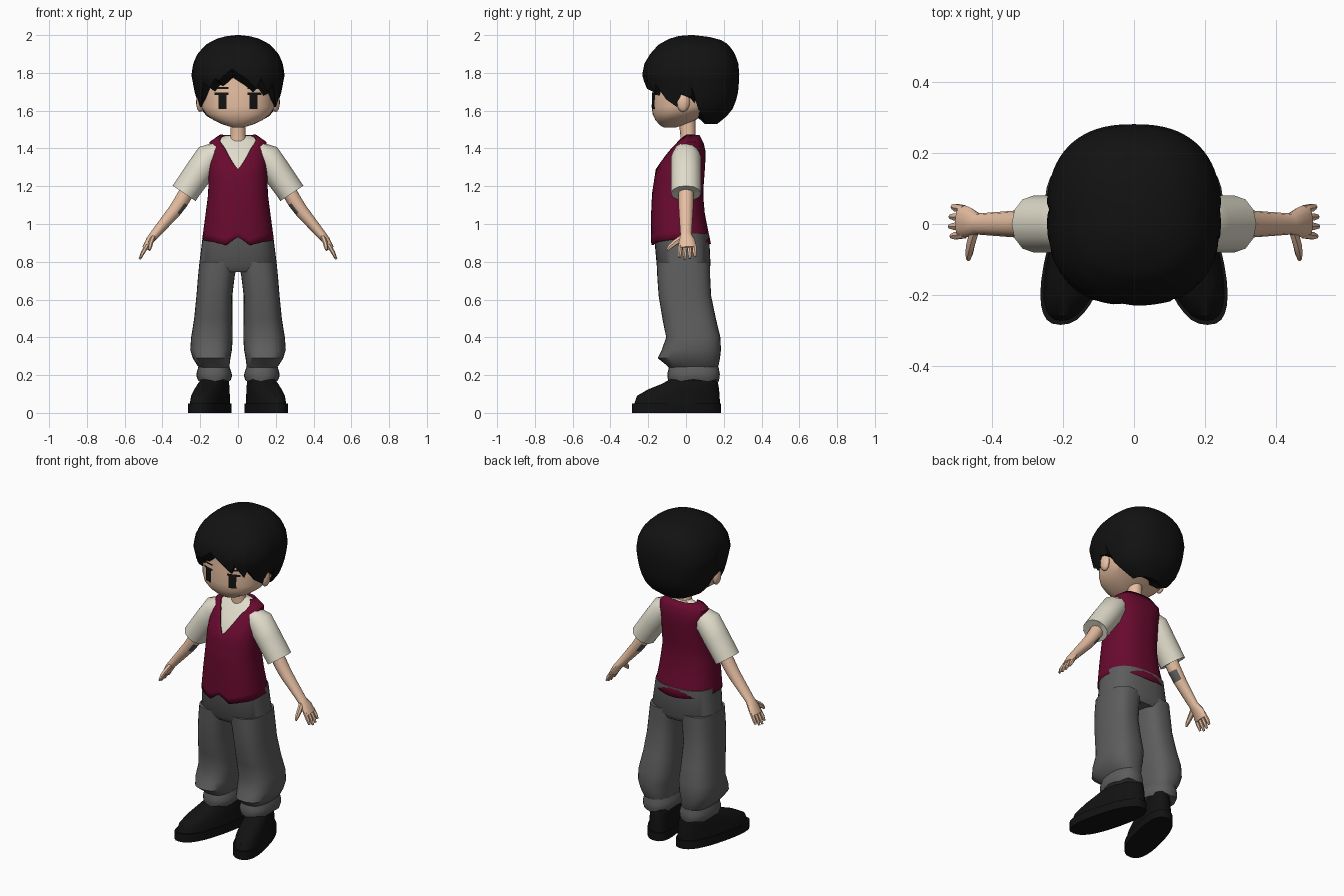
import bpy, bmesh
from math import sin, cos, radians, pi
from mathutils import Vector

cube = bpy.data.objects.get("Cube")
if cube:
    bpy.data.objects.remove(cube)


def material(name, r, g, b):
    m = bpy.data.materials.new(name)
    m.use_nodes = True
    m.diffuse_color = (r, g, b, 1)
    m.node_tree.nodes["Principled BSDF"].inputs["Base Color"].default_value = (r, g, b, 1)
    return m


black = material("black", .006, .006, .006)
skin = material("skin", .8, .52, .36)
crimson = material("crimson", .14, .003, .027)
cream = material("cream", .75, .72, .6)
grey = material("grey", .11, .11, .11)


def finish(name, bm, mats, mirror=False, angle=40):
    bmesh.ops.recalc_face_normals(bm, faces=bm.faces)
    me = bpy.data.meshes.new(name)
    bm.to_mesh(me)
    bm.free()
    me.shade_smooth()
    me.set_sharp_from_angle(angle=radians(angle))
    for m in mats:
        me.materials.append(m)
    ob = bpy.data.objects.new(name, me)
    bpy.context.collection.objects.link(ob)
    if mirror:
        ob.modifiers.new("mirror", 'MIRROR').use_mirror_merge = False
    return ob


def lerp_table(table, t):
    """Interpolate rows of (key, values...) at key t."""
    for a, b in zip(table, table[1:]):
        if t <= b[0]:
            f = max(0, (t - a[0]) / (b[0] - a[0]))
            return [p + (q - p) * f for p, q in zip(a[1:], b[1:])]
    return list(table[-1][1:])


def ring_point(table, z, a, n):
    """Point on a squarish ring; angle 0 is the front, 90 the left side."""
    x0, x1, y0, y1 = lerp_table(table, z)
    power = lambda v: abs(v) ** (2 / n) * (1 if v > 0 else -1)
    return Vector(((x0 + x1) / 2 + (x1 - x0) / 2 * power(sin(a)),
                   (y0 + y1) / 2 - (y1 - y0) / 2 * power(cos(a)), z))


def bridge(bm, rings, caps=True):
    for a, b in zip(rings, rings[1:]):
        for i in range(len(a)):
            k = (i + 1) % len(a)
            bm.faces.new((a[i], a[k], b[k], b[i]))
    for r in (rings[0], rings[-1]) if caps else ():
        mid = bm.verts.new(sum((v.co for v in r), Vector()) / len(r))
        for i in range(len(r)):
            bm.faces.new((r[i], r[(i + 1) % len(r)], mid))


def shell(name, table, mat, cols=32, n=2.4, low=None, high=None, rows=14,
          ease=1, shear=0, caps=True, mirror=False, angle=40):
    """Loft of rings; low and high give the edge heights by angle."""
    bm = bmesh.new()
    levels = range(rows + 1) if low else range(len(table))
    rings = []
    for j in levels:
        ring = []
        for i in range(cols):
            deg = 360 * i / cols - 180
            z = table[j][0] if not low else 0
            if low:
                lo = lerp_table(low, deg)[0]
                hi = lerp_table(high, deg)[0] if high else table[-1][0]
                z = hi - (hi - lo) * (1 - j / rows) ** ease
            p = ring_point(table, z, radians(deg), n)
            p.x += shear * p.y
            ring.append(bm.verts.new(p))
        rings.append(ring)
    bridge(bm, rings, caps)
    return finish(name, bm, [mat], mirror, angle)


def tube(name, path, mats, sides=10, angle=40):
    """Mirrored limb along (x, y, z, half thickness, half depth) points."""
    bm = bmesh.new()
    pts = [Vector(p[:3]) for p in path]
    rings = []
    for i, p in enumerate(path):
        t = (pts[min(i + 1, len(pts) - 1)] - pts[max(i - 1, 0)]).normalized()
        u = t.cross(Vector((0, 1, 0))).normalized()
        v = t.cross(u)
        rings.append([bm.verts.new(pts[i] + u * p[3] * cos(2 * pi * k / sides)
                                   + v * p[4] * sin(2 * pi * k / sides)) for k in range(sides)])
    bridge(bm, rings)
    return finish(name, bm, mats, True, angle)


def both_sides(half):
    return [(-a, z) for a, z in reversed(half) if a] + half


# head, ears and neck
head = [(1.512, -.03, .03, -.12, -.05), (1.525, -.075, .075, -.14, -.01),
        (1.55, -.13, .13, -.162, .05), (1.58, -.17, .17, -.176, .1),
        (1.62, -.195, .195, -.182, .18), (1.7, -.2, .2, -.178, .2),
        (1.8, -.2, .2, -.175, .2), (1.88, -.12, .12, -.1, .15)]
shell("head", head, skin, cols=40, n=2.3)
shell("neck", [(1.43, -.05, .05, -.03, .06), (1.47, -.04, .04, -.03, .05),
               (1.56, -.042, .042, -.04, .05)], skin, cols=16, n=2)
bm = bmesh.new()
bmesh.ops.create_uvsphere(bm, u_segments=12, v_segments=8, radius=1)
bmesh.ops.scale(bm, verts=bm.verts, vec=(.022, .035, .052))
bmesh.ops.translate(bm, verts=bm.verts, vec=(.2, -.015, 1.645))
finish("ears", bm, [skin], True)


# eyes, lashes and brows as thin plates following the face
def plate(name, x0, x1, z0, z1):
    bm = bmesh.new()
    x0_, x1_ = x0, x1
    rows = []
    for j in range(4):
        z = z0 + (z1 - z0) * j / 3
        row = []
        for i in range(5):
            x = x0_ + (x1_ - x0_) * i / 4
            _, rx, y0, y1 = lerp_table(head, z)
            y = (y0 + y1) / 2 - (y1 - y0) / 2 * (1 - (x / rx) ** 2.3) ** (1 / 2.3)
            row.append(bm.verts.new((x, y - .005, z)))
        rows.append(row)
    for a, b in zip(rows, rows[1:]):
        for i in range(4):
            bm.faces.new((a[i], a[i + 1], b[i + 1], b[i]))
    finish(name, bm, [black], True)


plate("eyes", .06, .104, 1.608, 1.685)
plate("lashes", .05, .125, 1.682, 1.695)
plate("brows", .05, .12, 1.714, 1.724)

# hair cap with a jagged fringe, side locks and a rounded back
hair = [(1.52, -.06, .06, .03, .15), (1.545, -.13, .13, -.02, .19),
        (1.57, -.165, .165, -.08, .215), (1.62, -.207, .207, -.2, .255),
        (1.7, -.23, .23, -.215, .277), (1.79, -.247, .247, -.232, .282),
        (1.85, -.237, .237, -.22, .277), (1.9, -.215, .215, -.19, .26),
        (1.95, -.17, .17, -.145, .225), (1.98, -.115, .115, -.09, .175),
        (1.995, -.06, .06, -.04, .1), (2, -.01, .01, .02, .04)]
hairline = [(-180, 1.53), (-95, 1.53), (-90, 1.67), (-80, 1.69), (-75, 1.62), (-60, 1.66),
            (-55, 1.68), (-45, 1.75), (-35, 1.72), (-25, 1.77), (-20, 1.76), (-5, 1.82),
            (20, 1.715), (25, 1.77), (40, 1.69), (45, 1.74), (60, 1.66), (75, 1.62),
            (80, 1.69), (90, 1.67), (95, 1.53), (180, 1.53)]
shell("hair", hair, black, cols=72, n=2.45, low=hairline, rows=16, ease=.7 * 2)

# vest with V neck and pointed hem, shirt body beneath
vest = [(.88, -.195, .195, -.187, .135), (1.05, -.172, .172, -.185, .1),
        (1.16, -.158, .158, -.18, .09), (1.29, -.155, .155, -.16, .1),
        (1.38, -.155, .155, -.1, .105), (1.45, -.15, .15, -.042, .088),
        (1.48, -.08, .08, -.01, .065)]
neckline = both_sides([(0, 1.29), (22, 1.4), (40, 1.455), (60, 1.475), (180, 1.47)])
hem = both_sides([(0, .93), (15, .888), (40, .905), (90, .92), (180, .895)])
v = shell("vest", vest, crimson, cols=48, low=hem, high=neckline, caps=False)
solid = v.modifiers.new("thickness", 'SOLIDIFY')
solid.thickness, solid.offset = .01, -1
inset = .012
shell("shirt", [(z - inset, a + inset, b - inset, c + inset, d - inset)
                for z, a, b, c, d in vest[1:]], cream)

# sleeves, with a turned rim at the opening
tube("sleeves", [(.1, 0, 1.39, .05, .06), (.15, 0, 1.355, .077, .08), (.21, 0, 1.27, .076, .08),
                 (.27, 0, 1.185, .073, .08), (.285, 0, 1.162, .073, .08),
                 (.28, 0, 1.17, .05, .055)], [cream], 12)

# forearms with a grey mark on the underside
arms = tube("forearms", [(.24, 0, 1.225, .04, .042), (.3, 0, 1.12, .039, .04),
                         (.335, 0, 1.07, .036, .038), (.44, 0, .945, .025, .03),
                         (.465, .005, .915, .022, .042), (.49, .008, .872, .018, .048)],
            [skin, grey], 12)
for f in arms.data.polygons:
    if 1.05 < f.center.z < 1.12 and f.normal.x < -.25:
        f.material_index = 1

# fingers and thumbs
for label, y, drop in (("index", -.03, .01), ("middle", -.006, 0),
                       ("ring", .018, .004), ("little", .042, .016)):
    tube(label + "_fingers", [(.48, y, .89, .011, .012), (.503, y * 1.1, .85, .011, .012),
                              (.521 - drop / 2, y * 1.15, .813 + drop, .006, .007)], [skin], 6)
tube("thumbs", [(.45, -.015, .93, .014, .018), (.462, -.06, .9, .013, .016),
                (.466, -.085, .88, .011, .013), (.468, -.1, .862, .006, .007)], [skin], 6)

# trousers: hips, baggy legs and ankle cuffs
shell("hips", [(.745, -.18, .18, -.13, .11), (.78, -.206, .206, -.155, .13),
               (.95, -.185, .185, -.17, .122)], grey, n=2.6)
shell("trouser_legs", [(.235, .05, .2, -.085, .165), (.25, .045, .215, -.1, .172),
                       (.29, .04, .24, -.15, .18), (.335, .032, .253, -.128, .185),
                       (.4, .028, .248, -.105, .182), (.5, .03, .232, -.125, .158),
                       (.62, .03, .22, -.145, .133), (.72, .018, .212, -.152, .128),
                       (.8, .002, .204, -.155, .127)], grey, n=2.6, mirror=True)
cuff_hem = [(30 * k - 180, .165 + .012 * (k % 2)) for k in range(13)]
shell("ankle_cuffs", [(.15, .045, .205, -.09, .17), (.2, .03, .222, -.1, .18),
                      (.245, .045, .21, -.09, .172)], grey, cols=24, low=cuff_hem,
      rows=4, mirror=True)

# shoes and soles, toes turned outward
shell("soles", [(0, .045, .228, -.285, .186), (.05, .045, .228, -.285, .186)],
      black, n=2.5, shear=-.25, mirror=True)
shell("shoes", [(.045, .052, .221, -.275, .18), (.09, .055, .216, -.26, .178),
                (.125, .06, .21, -.2, .175), (.155, .065, .205, -.125, .17),
                (.18, .07, .195, -.08, .165), (.2, .085, .18, -.05, .14)],
      black, n=2.4, shear=-.25, mirror=True)
